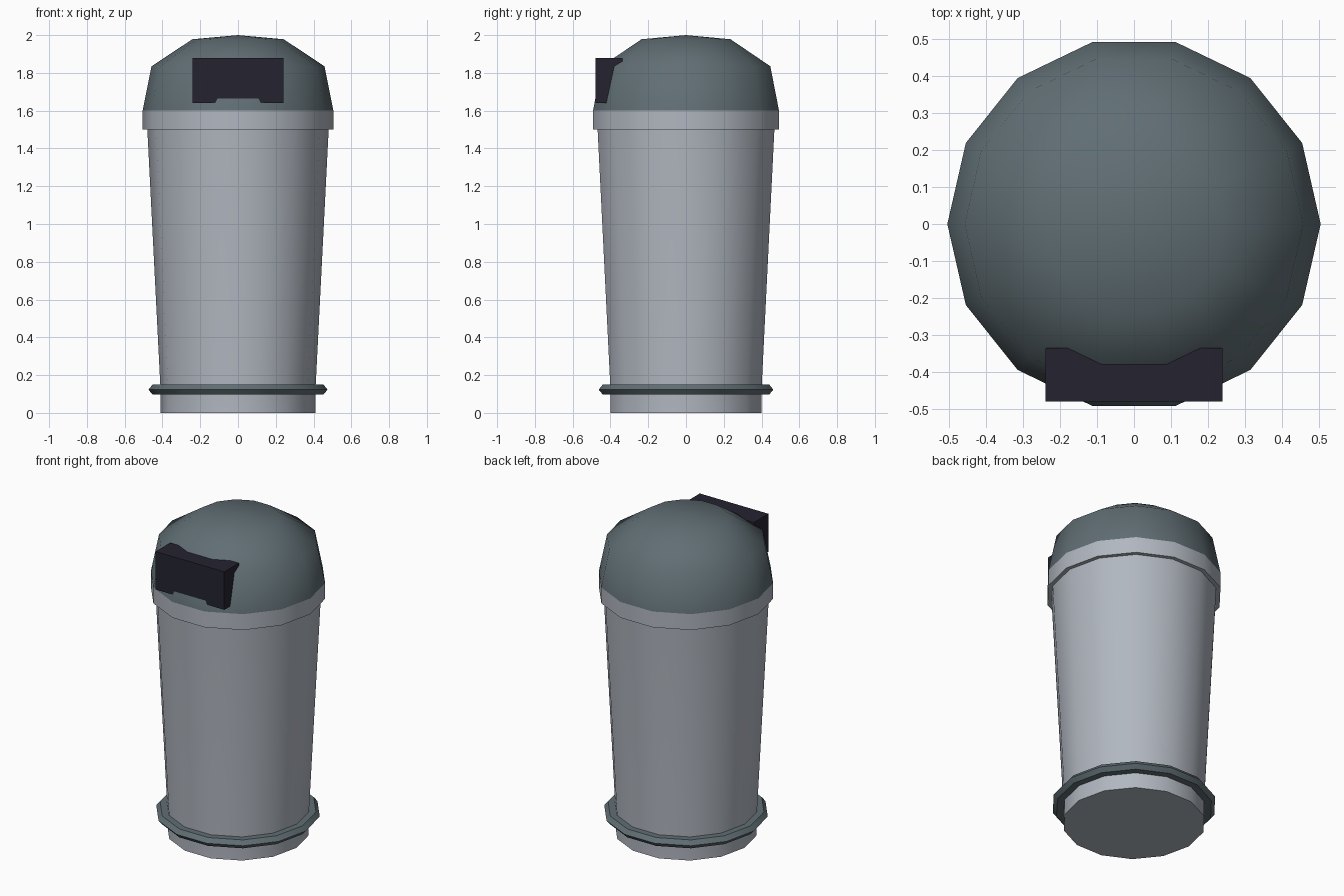
import bpy
import bmesh
from math import cos, sin, pi, radians

SIDES = 14

default_cube = bpy.data.objects.get("Cube")
if default_cube:
    bpy.data.objects.remove(default_cube, do_unlink=True)


def make_material(name, rgb):
    mat = bpy.data.materials.new(name)
    mat.use_nodes = True
    color = (*rgb, 1.0)
    mat.diffuse_color = color
    mat.node_tree.nodes["Principled BSDF"].inputs["Base Color"].default_value = color
    return mat


light_grey = make_material("light_grey", (0.44, 0.475, 0.53))
slate = make_material("slate_grey", (0.117, 0.156, 0.173))
near_black = make_material("near_black", (0.018, 0.017, 0.03))


def finish(name, bm, mat, smooth_angle=None):
    mesh = bpy.data.meshes.new(name)
    bm.to_mesh(mesh)
    bm.free()
    mesh.materials.append(mat)
    obj = bpy.data.objects.new(name, mesh)
    bpy.context.collection.objects.link(obj)
    if smooth_angle:
        for poly in mesh.polygons:
            poly.use_smooth = True
        mesh.set_sharp_from_angle(angle=radians(smooth_angle))
    return obj


def lathe(name, profile, mat, smooth_angle=30):
    """Turn a (radius, height) profile, listed bottom to top, about z."""
    bm = bmesh.new()
    rings = []
    for r, z in profile:
        if r == 0:
            rings.append([bm.verts.new((0, 0, z))] * SIDES)
        else:
            rings.append([bm.verts.new((r * cos(2 * pi * i / SIDES),
                                        r * sin(2 * pi * i / SIDES), z))
                          for i in range(SIDES)])
    for low, high in zip(rings, rings[1:]):
        for i in range(SIDES):
            j = (i + 1) % SIDES
            corners = dict.fromkeys((low[i], low[j], high[j], high[i]))
            bm.faces.new(list(corners))
    return finish(name, bm, mat, smooth_angle)


# Tapered can with a straight foot and a closed bottom
lathe("can_body", [(0, 0), (0.41, 0), (0.41, 0.12), (0.48, 1.5)], light_grey)

# Bumper ring around the foot
lathe("bumper_ring", [(0.405, 0.097), (0.452, 0.097), (0.474, 0.123),
                      (0.452, 0.15), (0.405, 0.15)], slate)

# Collar that carries the lid
lathe("lid_collar", [(0.478, 1.5), (0.505, 1.5), (0.505, 1.6)], light_grey)

# Domed lid
lathe("domed_lid", [(0.505, 1.6), (0.458, 1.835), (0.242, 1.978), (0, 2.0)],
      slate, smooth_angle=60)

# Disposal flap housing, sunk into the front of the lid
bm = bmesh.new()
bmesh.ops.create_cube(bm, size=1)
bmesh.ops.scale(bm, vec=(0.48, 0.145, 0.24), verts=bm.verts)
bmesh.ops.translate(bm, vec=(0, -0.4075, 1.76), verts=bm.verts)
finish("flap_housing", bm, near_black)
